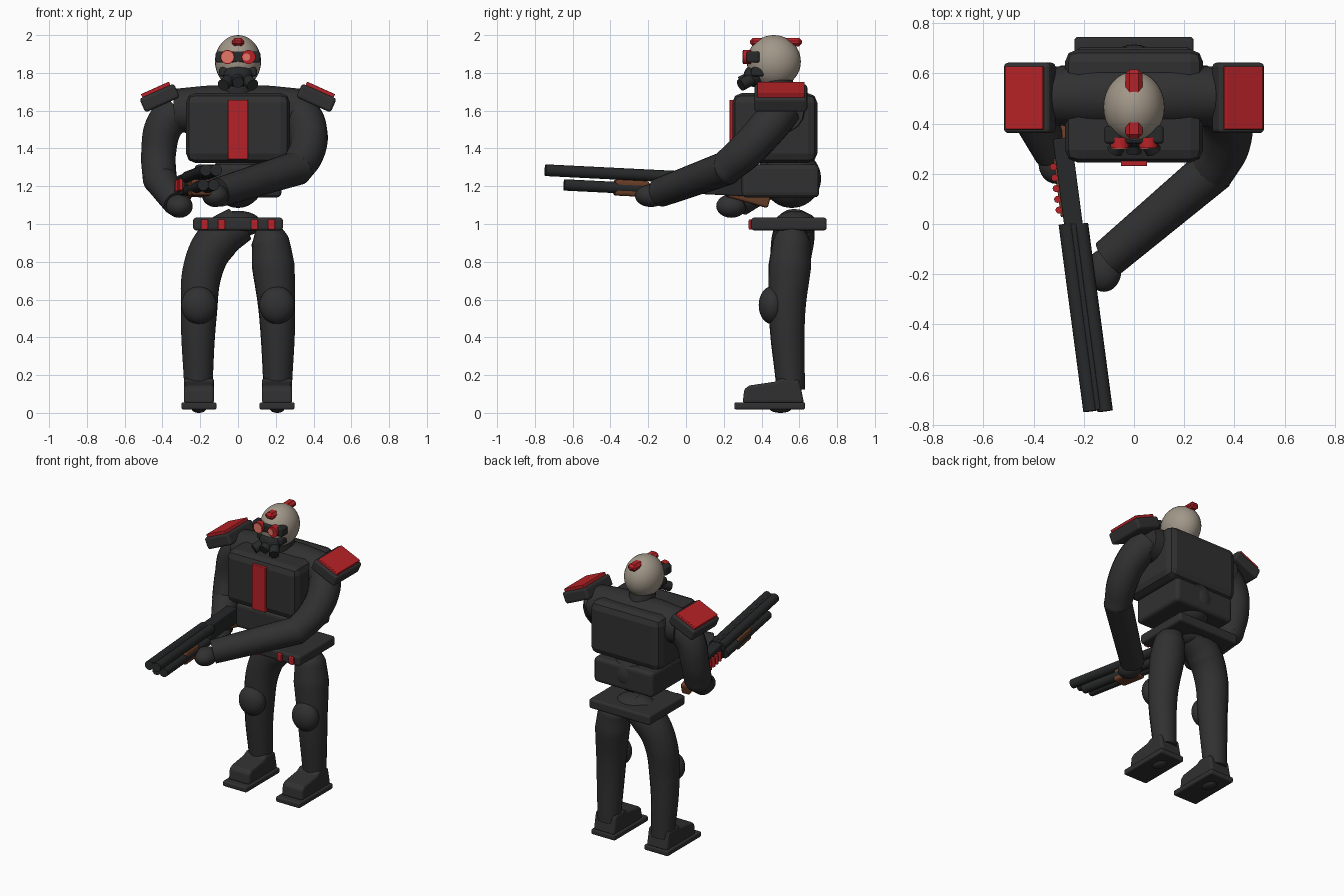
import bpy
import bmesh
import math
from mathutils import Vector, Matrix

cube = bpy.data.objects.get("Cube")
if cube:
    bpy.data.objects.remove(cube, do_unlink=True)


def material(name, r, g, b):
    m = bpy.data.materials.new(name)
    m.use_nodes = True
    m.diffuse_color = (r, g, b, 1)
    m.node_tree.nodes["Principled BSDF"].inputs["Base Color"].default_value = (r, g, b, 1)
    return m


ARMOUR = material("charcoal armour", 0.03, 0.03, 0.031)
METAL = material("gun metal", 0.02, 0.021, 0.022)
RED = material("red", 0.47, 0.016, 0.02)
SKIN = material("pale helmet", 0.36, 0.31, 0.25)
WOOD = material("brown wood", 0.14, 0.047, 0.02)
GLOW = material("salmon lens", 0.8, 0.18, 0.14)


def finish(name, bm, mat, loc=(0, 0, 0), rot=None, smooth=False, bevel=0, segments=3):
    mesh = bpy.data.meshes.new(name)
    bm.to_mesh(mesh)
    bm.free()
    mesh.materials.append(mat)
    ob = bpy.data.objects.new(name, mesh)
    bpy.context.collection.objects.link(ob)
    if rot:
        ob.matrix_world = rot.to_4x4()
    ob.location = loc
    if smooth:
        bpy.ops.object.select_all(action='DESELECT')
        bpy.context.view_layer.objects.active = ob
        ob.select_set(True)
        bpy.ops.object.shade_smooth_by_angle(angle=math.radians(40))
    if bevel:
        mod = ob.modifiers.new("rounded edges", 'BEVEL')
        mod.width = bevel
        mod.segments = segments
    return ob


def box(name, loc, size, mat, bevel=0.01, rot=None, segments=3):
    bm = bmesh.new()
    bmesh.ops.create_cube(bm, size=1)
    bmesh.ops.scale(bm, vec=size, verts=bm.verts)
    return finish(name, bm, mat, loc, rot, False, bevel, segments)


def ball(name, loc, radii, mat):
    bm = bmesh.new()
    bmesh.ops.create_uvsphere(bm, u_segments=32, v_segments=20, radius=1)
    bmesh.ops.scale(bm, vec=radii, verts=bm.verts)
    return finish(name, bm, mat, loc, smooth=True)


def rod(name, a, b, radius, mat, end_radius=None, sides=24):
    a, b = Vector(a), Vector(b)
    bm = bmesh.new()
    bmesh.ops.create_cone(bm, cap_ends=True, segments=sides, radius1=radius,
                          radius2=end_radius or radius, depth=(b - a).length)
    turn = (b - a).to_track_quat('Z', 'Y').to_matrix()
    return finish(name, bm, mat, (a + b) / 2, turn, smooth=True)


def limb(name, points, mat):
    """Smooth tapering tube through (x, y, z, radius) points."""
    cu = bpy.data.curves.new(name, 'CURVE')
    cu.dimensions = '3D'
    cu.bevel_depth = 1
    cu.bevel_resolution = 6
    cu.resolution_u = 8
    cu.use_fill_caps = True
    sp = cu.splines.new('BEZIER')
    sp.bezier_points.add(len(points) - 1)
    for p, (x, y, z, r) in zip(sp.bezier_points, points):
        p.co = (x, y, z)
        p.radius = r
        p.handle_left_type = p.handle_right_type = 'AUTO'
    cu.materials.append(mat)
    ob = bpy.data.objects.new(name, cu)
    bpy.context.collection.objects.link(ob)
    bpy.ops.object.select_all(action='DESELECT')
    bpy.context.view_layer.objects.active = ob
    ob.select_set(True)
    bpy.ops.object.convert(target='MESH')
    bpy.ops.object.shade_smooth_by_angle(angle=math.radians(50))


# Torso
box("chest", (0, 0.47, 1.508), (0.55, 0.45, 0.37), ARMOUR, 0.05, segments=2)
box("chest_stripe", (0, 0.245, 1.5), (0.105, 0.03, 0.315), RED, 0.004)
limb("shoulder_yoke", [(-0.34, 0.51, 1.6, 0.115), (-0.15, 0.51, 1.605, 0.128),
                       (0.15, 0.51, 1.605, 0.128), (0.34, 0.51, 1.6, 0.115)], ARMOUR)
box("waist", (0, 0.5, 1.228), (0.46, 0.41, 0.175), ARMOUR, 0.025)
ball("abdomen", (0, 0.56, 1.24), (0.14, 0.155, 0.155), ARMOUR)
ball("pelvis", (0, 0.58, 1.0), (0.125, 0.115, 0.07), ARMOUR)
box("belt", (0, 0.545, 1.0), (0.475, 0.4, 0.068), ARMOUR, 0.015)
for x in (-0.178, -0.088, 0.088, 0.178):
    box("belt_shell", (x, 0.342, 0.998), (0.038, 0.02, 0.054), RED, 0.006)

# Head
rod("neck", (0, 0.5, 1.66), (0, 0.47, 1.8), 0.085, ARMOUR)
ball("head", (0, 0.465, 1.86), (0.122, 0.143, 0.14), SKIN)
box("helmet_crest", (0, 0.477, 1.963), (0.066, 0.275, 0.046), RED, 0.016, segments=1)
box("goggle_band", (0, 0.355, 1.884), (0.236, 0.07, 0.06), METAL, 0.012)
for s in (-1, 1):
    x = s * 0.056
    rod("goggle_rim", (x, 0.345, 1.884), (x, 0.303, 1.884), 0.037, RED)
    rod("lens", (x - 0.012 * (s > 0), 0.31, 1.884), (x - 0.012 * (s > 0), 0.299, 1.884),
        0.032 if s < 0 else 0.02, GLOW)
    rod("mask_filter", (s * 0.045, 0.345, 1.765), (s * 0.078, 0.29, 1.735), 0.032, METAL)
    box("mask_cheek", (s * 0.07, 0.38, 1.805), (0.06, 0.07, 0.05), METAL, 0.015)
ball("mask", (0, 0.365, 1.785), (0.08, 0.06, 0.06), METAL)
rod("mask_snout", (0, 0.35, 1.775), (0, 0.285, 1.75), 0.036, METAL, 0.03)

# Shoulder pads
for s in (-1, 1):
    tilt = Matrix.Rotation(s * math.radians(24), 3, 'Y')
    box("shoulder_pad", (s * 0.415, 0.502, 1.667), (0.2, 0.28, 0.08), ARMOUR, 0.016, tilt)
    box("shoulder_plate", (s * 0.435, 0.502, 1.709), (0.162, 0.25, 0.025), RED, 0.004, tilt)

# Arms
limb("left_upper_arm", [(0.31, 0.51, 1.61, 0.105), (0.365, 0.44, 1.52, 0.103),
                        (0.365, 0.32, 1.39, 0.098), (0.31, 0.21, 1.295, 0.09)], ARMOUR)
ball("left_elbow", (0.31, 0.21, 1.295), (0.089, 0.089, 0.089), ARMOUR)
rod("left_forearm", (0.32, 0.22, 1.298), (-0.1, -0.135, 1.168), 0.091, ARMOUR, 0.078)
ball("left_hand", (-0.12, -0.185, 1.15), (0.07, 0.085, 0.06), ARMOUR)
limb("right_upper_arm", [(-0.31, 0.51, 1.6, 0.105), (-0.385, 0.51, 1.53, 0.1),
                         (-0.42, 0.5, 1.38, 0.092), (-0.415, 0.46, 1.24, 0.09)], ARMOUR)
ball("right_elbow", (-0.415, 0.46, 1.24), (0.089, 0.089, 0.089), ARMOUR)
rod("right_forearm", (-0.415, 0.46, 1.24), (-0.325, 0.28, 1.11), 0.088, ARMOUR, 0.072)
ball("right_hand", (-0.31, 0.24, 1.095), (0.07, 0.08, 0.062), ARMOUR)

# Legs
limb("right_leg", [(0.01, 0.58, 1.0, 0.1), (-0.11, 0.565, 0.91, 0.115), (-0.18, 0.55, 0.78, 0.108),
                   (-0.207, 0.535, 0.52, 0.096), (-0.21, 0.555, 0.12, 0.075)], ARMOUR)
limb("left_leg", [(0.15, 0.57, 0.99, 0.06), (0.17, 0.56, 0.91, 0.1), (0.186, 0.55, 0.78, 0.113),
                  (0.207, 0.535, 0.52, 0.096), (0.21, 0.555, 0.12, 0.075)], ARMOUR)
for s in (-1, 1):
    x = s * 0.207
    ball("knee_pad", (x, 0.455, 0.57), (0.094, 0.07, 0.1), ARMOUR)
    box("boot_sole", (x, 0.443, 0.037), (0.186, 0.375, 0.038), ARMOUR, 0.01)
    ball("heel_stud", (x, 0.5, 0.025), (0.04, 0.06, 0.025), ARMOUR)
    # Boot upper: side profile extruded across the foot
    bm = bmesh.new()
    profile = [(0.3, 0.05), (0.308, 0.125), (0.335, 0.145), (0.47, 0.165),
               (0.5, 0.185), (0.6, 0.175), (0.625, 0.05)]
    face = bm.faces.new([bm.verts.new((-0.08, y, z)) for y, z in profile])
    side = bmesh.ops.extrude_face_region(bm, geom=[face])["geom"]
    bmesh.ops.translate(bm, vec=(0.16, 0, 0),
                        verts=[v for v in side if isinstance(v, bmesh.types.BMVert)])
    bmesh.ops.recalc_face_normals(bm, faces=bm.faces)
    finish("boot", bm, ARMOUR, (x, 0, 0), bevel=0.015)


# Shotgun, laid along a slanted axis
def gun(y, across=0, up=0):
    t = y + 0.745
    return Vector((-0.143 - 0.132 * t + across, y, 1.285 - 0.05 * t + up))


def gun_box(name, y0, y1, across, up, width, height, mat, bevel=0.01, drop=0):
    a, b = gun(y0, across, up), gun(y1, across, up - drop)
    turn = (b - a).to_track_quat('Y', 'Z').to_matrix()
    box(name, (a + b) / 2, (width, (b - a).length, height), mat, bevel, turn)


for s in (-1, 1):
    rod("upper_barrel", gun(-0.745, s * 0.028), gun(0.0, s * 0.028), 0.031, METAL, sides=16)
    rod("lower_barrel", gun(-0.645, s * 0.028, -0.073), gun(-0.05, s * 0.028, -0.073),
        0.03, METAL, sides=16)
gun_box("barrel_rib", -0.74, 0.0, 0, 0.012, 0.02, 0.03, METAL, 0.003)
gun_box("receiver", -0.03, 0.34, 0, -0.03, 0.074, 0.11, METAL, 0.008)
gun_box("fore_grip", -0.38, -0.2, 0, -0.073, 0.105, 0.085, WOOD, 0.015)
gun_box("shell_holder", 0.03, 0.26, -0.04, -0.04, 0.012, 0.05, WOOD, 0.003)
for i in range(5):
    y = 0.055 + i * 0.043
    rod("spare_shell", gun(y, -0.05, -0.065), gun(y, -0.05, -0.005), 0.014, RED, sides=12)
gun_box("stock", 0.22, 0.44, 0, -0.055, 0.06, 0.075, WOOD, 0.012, drop=0.05)
